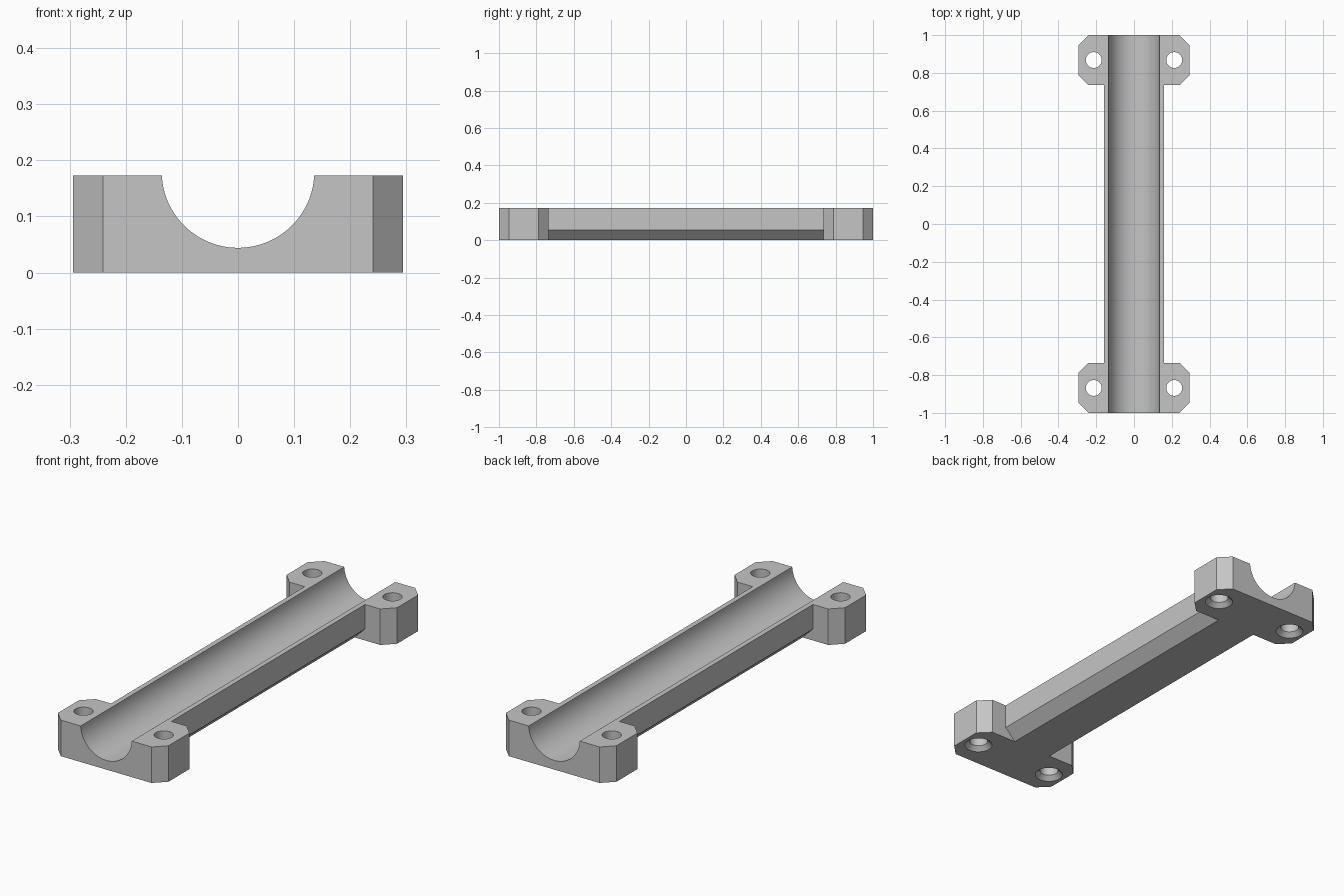
import bpy
import bmesh
import math
from mathutils import Matrix

if "Cube" in bpy.data.objects:
    bpy.data.objects.remove(bpy.data.objects["Cube"], do_unlink=True)

HEIGHT = 0.173
HALF_LEN = 1.0
FOOT_X, FOOT_Y = 0.294, 0.735   # outer half width, inner end of the feet
RAIL_X = 0.16                   # half width of the rail
CORNER = 0.053                  # cut corners of the feet
BEVEL = 0.055                   # lower edge bevel of the rail
GROOVE_R, GROOVE_Z = 0.136, 0.18
HOLE_X, HOLE_Y = 0.213, 0.868
HOLE_R, SINK_R = 0.042, 0.063

grey = bpy.data.materials.new("plain grey")
grey.use_nodes = True
colour = (0.56, 0.56, 0.56, 1)
grey.diffuse_color = colour
grey.node_tree.nodes["Principled BSDF"].inputs["Base Color"].default_value = colour


def finish(name, bm):
    bmesh.ops.recalc_face_normals(bm, faces=bm.faces)
    mesh = bpy.data.meshes.new(name)
    bm.to_mesh(mesh)
    bm.free()
    mesh.materials.append(grey)
    obj = bpy.data.objects.new(name, mesh)
    bpy.context.collection.objects.link(obj)
    return obj


def prism(name, points, offset):
    bm = bmesh.new()
    face = bm.faces.new([bm.verts.new(p) for p in points])
    result = bmesh.ops.extrude_face_region(bm, geom=[face])
    moved = [v for v in result["geom"] if isinstance(v, bmesh.types.BMVert)]
    bmesh.ops.translate(bm, verts=moved, vec=offset)
    return finish(name, bm)


def lathe_cutter(name, profile, segments, matrix):
    # stacked rings of (radius, height) closed by end caps
    bm = bmesh.new()
    rings = []
    for r, z in profile:
        angles = [math.tau * i / segments for i in range(segments)]
        rings.append([bm.verts.new((r * math.cos(a), r * math.sin(a), z)) for a in angles])
    for low, high in zip(rings, rings[1:]):
        for i in range(segments):
            j = (i + 1) % segments
            bm.faces.new((low[i], low[j], high[j], high[i]))
    bm.faces.new(rings[0])
    bm.faces.new(rings[-1])
    bm.transform(matrix)
    return finish(name, bm)


def cut(target, cutter):
    bpy.context.view_layer.objects.active = target
    mod = target.modifiers.new("cut", "BOOLEAN")
    mod.operation = "DIFFERENCE"
    mod.solver = "EXACT"
    mod.object = cutter
    bpy.ops.object.modifier_apply(modifier=mod.name)
    bpy.data.objects.remove(cutter, do_unlink=True)


# Rail with four feet: one quarter outline, mirrored round
quarter = [(RAIL_X, FOOT_Y), (FOOT_X - CORNER, FOOT_Y), (FOOT_X, FOOT_Y + CORNER),
           (FOOT_X, HALF_LEN - CORNER), (FOOT_X - CORNER, HALF_LEN)]
half = quarter + [(-x, y) for x, y in reversed(quarter)]
outline = half + [(-x, -y) for x, y in half]
bracket = prism("grooved_bracket", [(x, y, 0) for x, y in outline], (0, 0, HEIGHT))

# Bevels under the rail, between the feet
inner, outer, below = RAIL_X - BEVEL, RAIL_X + 0.04, 0.02
for side in (-1, 1):
    wedge = [(inner - below, -below), (outer, -below), (outer, outer - inner)]
    cut(bracket, prism("bevel_cutter", [(side * x, -FOOT_Y, z) for x, z in wedge],
                       (0, 2 * FOOT_Y, 0)))

# Round groove along the top
lie_down = Matrix.Translation((0, 0, GROOVE_Z)) @ Matrix.Rotation(math.pi / 2, 4, "X")
cut(bracket, lathe_cutter("groove_cutter", [(GROOVE_R, -1.1), (GROOVE_R, 1.1)], 96, lie_down))

# Screw holes, countersunk from below
sink = SINK_R - HOLE_R
drill = [(SINK_R + sink, -sink), (HOLE_R, sink), (HOLE_R, HEIGHT + 0.05)]
for sx in (-1, 1):
    for sy in (-1, 1):
        place = Matrix.Translation((sx * HOLE_X, sy * HOLE_Y, 0))
        cut(bracket, lathe_cutter("hole_cutter", drill, 48, place))

bpy.ops.object.select_all(action="DESELECT")
bracket.select_set(True)
bpy.context.view_layer.objects.active = bracket
bpy.ops.object.shade_smooth_by_angle(angle=math.radians(25))
